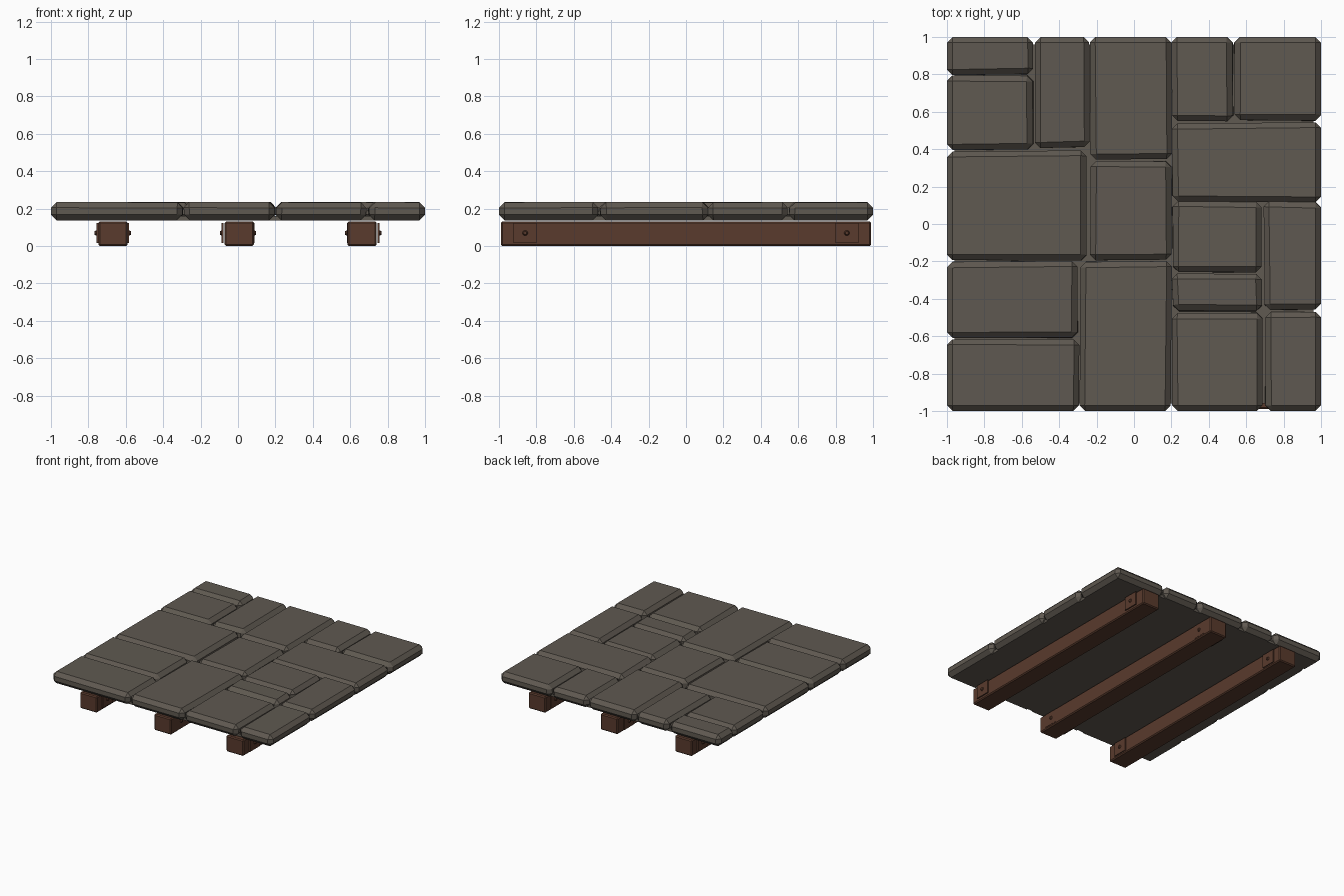
import bpy, bmesh, random
from mathutils import Vector, Matrix

random.seed(4)
if "Cube" in bpy.data.objects:
    bpy.data.objects.remove(bpy.data.objects["Cube"], do_unlink=True)


def material(name, rgb):
    m = bpy.data.materials.new(name)
    m.use_nodes = True
    m.diffuse_color = (*rgb, 1)
    m.node_tree.nodes["Principled BSDF"].inputs["Base Color"].default_value = (*rgb, 1)
    return m


STONE = material("grey brown stone", (0.115, 0.100, 0.082))
WOOD = material("dark brown wood", (0.100, 0.043, 0.026))


def finish(bm, name, mat):
    mesh = bpy.data.meshes.new(name)
    bm.to_mesh(mesh)
    bm.free()
    mesh.materials.append(mat)
    obj = bpy.data.objects.new(name, mesh)
    bpy.context.collection.objects.link(obj)
    return obj


def box(name, lo, hi, mat, bevel=0, jitter=0):
    lo, hi = Vector(lo), Vector(hi)
    bm = bmesh.new()
    bmesh.ops.create_cube(bm, size=1)
    for v in bm.verts:
        v.co = (lo + hi) / 2 + v.co * (hi - lo)
        for axis in (0, 1):
            # Wobble inner edges only, so the outer border stays straight
            if abs(v.co[axis]) < 0.99:
                v.co[axis] += random.uniform(-jitter, jitter)
        v.co.z -= random.uniform(0, jitter) * 0.5 if v.co.z > lo.z + 0.01 else 0
    if bevel:
        bmesh.ops.bevel(bm, geom=bm.edges[:], offset=bevel, segments=1,
                        affect='EDGES', clamp_overlap=True)
    return finish(bm, name, mat)


# Paving slabs: x from, x to, y from, y to
slabs = [
    (-1, -.54, .80, 1), (-1, -.54, .40, .79), (-.53, -.24, .41, 1),
    (-.235, .20, .35, 1), (.205, .53, .55, 1), (.535, 1, .55, 1),
    (-1, -.25, -.19, .39), (-.23, .20, -.19, .34), (.205, 1, .12, .54),
    (.205, .68, -.26, .12), (.205, .685, -.465, -.27), (.695, 1, -.46, .12),
    (-1, -.30, -.61, -.20), (-1, -.295, -1, -.62), (-.29, .20, -1, -.20),
    (.205, .685, -1, -.475), (.70, 1, -1, -.47),
]
for i, (x0, x1, y0, y1) in enumerate(slabs, 1):
    box(f"stone_slab_{i}", (x0, y0, .138), (x1, y1, .236), STONE, .03, .006)

# Thin bed that closes the joints
box("slab_bed", (-.96, -.96, .138), (.96, .96, .16), STONE)

# Joists with side plates and bolts near both ends
for side, centre, shift in (("right", -.67, .002), ("middle", 0, .007), ("left", .67, -.007)):
    mid = centre + shift
    box(f"{side}_joist", (mid - .078, -.99, 0), (mid + .078, .99, .132), WOOD, .008)
    for end, y in (("front", -.86), ("back", .86)):
        for s, face in ((-1, "outer_right"), (1, "outer_left")):
            x = centre + s * .082
            label = f"{side}_{end}_{face}"
            box(f"{label}_plate", (x - .005, y - .062, .017), (x + .005, y + .062, .124), WOOD)
            bm = bmesh.new()
            bmesh.ops.create_cone(bm, cap_ends=True, segments=8, radius1=.016, radius2=.009,
                                  depth=.013)
            bmesh.ops.rotate(bm, verts=bm.verts, matrix=Matrix.Rotation(s * 1.5708, 3, 'Y'))
            bmesh.ops.translate(bm, verts=bm.verts, vec=(centre + s * .091, y, .07))
            finish(bm, f"{label}_bolt", WOOD)
